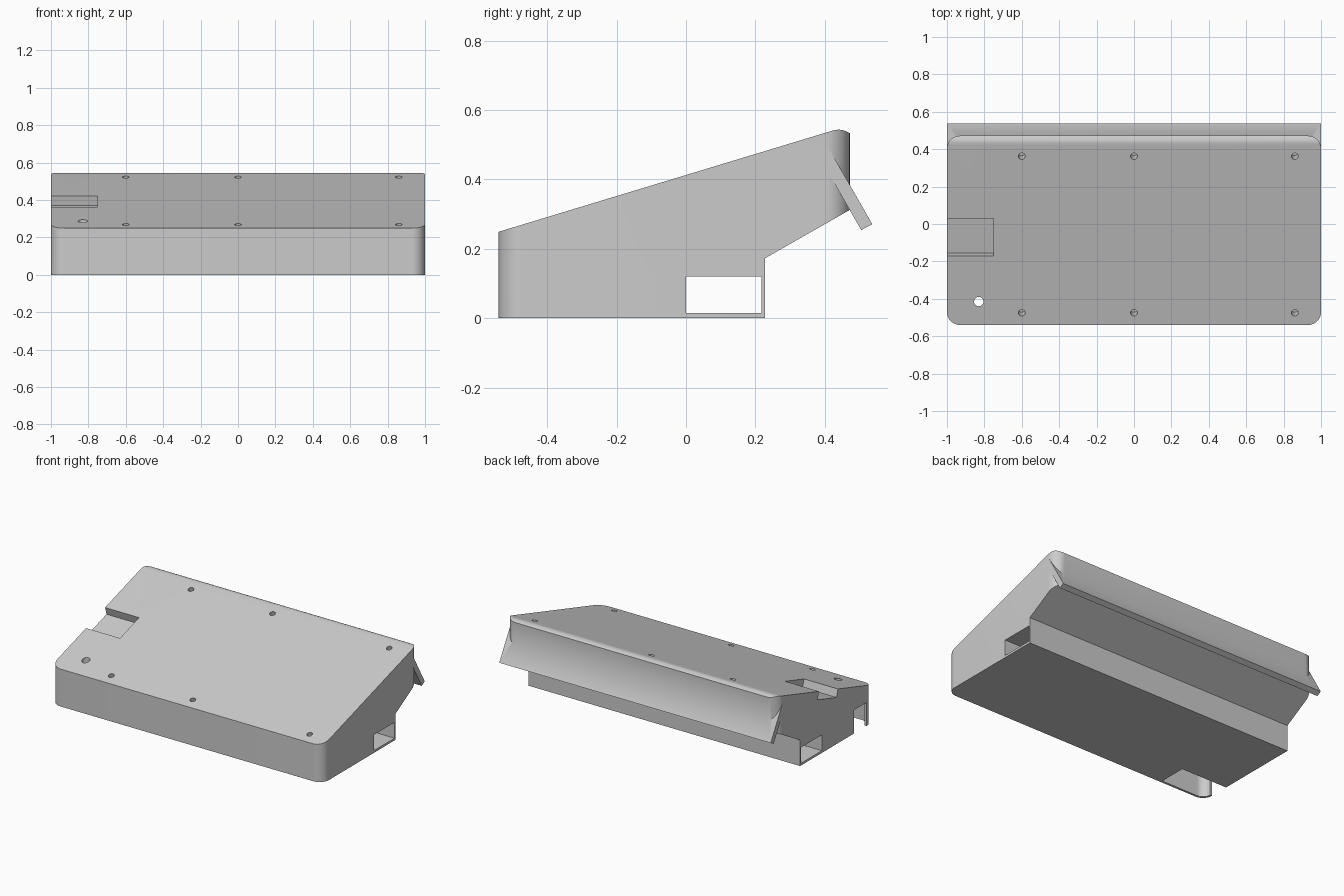
import bpy, bmesh, math
from mathutils import Matrix, Vector

cube = bpy.data.objects.get("Cube")
if cube:
    bpy.data.objects.remove(cube, do_unlink=True)

grey = bpy.data.materials.new("case grey")
grey.use_nodes = True
colour = (0.6, 0.6, 0.6, 1)
grey.diffuse_color = colour
grey.node_tree.nodes["Principled BSDF"].inputs["Base Color"].default_value = colour


def prism(name, base, direction):
    """Extrude a flat outline of 3D points along a direction."""
    bm = bmesh.new()
    face = bm.faces.new([bm.verts.new(p) for p in base])
    new = bmesh.ops.extrude_face_region(bm, geom=[face])["geom"]
    bmesh.ops.translate(bm, vec=Vector(direction),
                        verts=[g for g in new if isinstance(g, bmesh.types.BMVert)])
    bmesh.ops.recalc_face_normals(bm, faces=bm.faces)
    return add_object(name, bm)


def add_object(name, bm):
    mesh = bpy.data.meshes.new(name)
    bm.to_mesh(mesh)
    bm.free()
    mesh.materials.append(grey)
    obj = bpy.data.objects.new(name, mesh)
    bpy.context.collection.objects.link(obj)
    return obj


def side_prism(name, profile, half_width):
    return prism(name, [(-half_width, y, z) for y, z in profile], (2 * half_width, 0, 0))


def plan_prism(name, outline, z0, z1):
    return prism(name, [(x, y, z0) for x, y in outline], (0, 0, z1 - z0))


def arc(cx, cy, r, start, steps=12):
    """Quarter circle, counter-clockwise from the start angle in degrees."""
    angles = [math.radians(start + 90 * i / steps) for i in range(steps + 1)]
    return [(cx + r * math.cos(a), cy + r * math.sin(a)) for a in angles]


def drill(name, centre, radius, depth, tilt):
    bm = bmesh.new()
    bmesh.ops.create_cone(bm, cap_ends=True, segments=24, radius1=radius, radius2=radius,
                          depth=2 * depth,
                          matrix=Matrix.Translation(centre) @ Matrix.Rotation(tilt, 4, "X"))
    return add_object(name, bm)


def combine(target, tool, operation):
    mod = target.modifiers.new("join", "BOOLEAN")
    mod.object, mod.operation, mod.solver = tool, operation, "EXACT"
    bpy.context.view_layer.objects.active = target
    bpy.ops.object.modifier_apply(modifier=mod.name)
    bpy.data.objects.remove(tool, do_unlink=True)


FRONT, BACK, R = -0.54, 0.472, 0.07
SLOPE = 0.303
TILT = math.atan(SLOPE)


def top_z(y):
    return 0.249 + SLOPE * (y - FRONT)


# Wedge-shaped case: side profile trimmed by a rounded plan outline
case = side_prism("sloped_case", [
    (-0.7, 0), (0.228, 0), (0.228, 0.173), (0.5, 0.328), (0.5, 0.515),
    (0.472, 0.533), (0.461, 0.539), (0.45, 0.5425), (0.44, 0.5435), (0.43, 0.5425),
    (0.42, top_z(0.42)), (-0.7, top_z(-0.7))], 1.1)
plan = (arc(1 - R, BACK - R, R, 0) + arc(R - 1, BACK - R, R, 90)
        + arc(R - 1, FRONT + R, R, 180) + arc(1 - R, FRONT + R, R, 270))
combine(case, plan_prism("plan_trim", plan, -0.2, 0.8), "INTERSECT")

# Slanted rear lip
lip = side_prism("rear_lip", [(0.537, 0.271), (0.505, 0.254), (0.370, 0.489), (0.402, 0.506)], 0.9995)
combine(case, lip, "UNION")

# Cable channel running the full width
channel = side_prism("channel_cut", [(0, 0.015), (0.218, 0.015), (0.218, 0.12), (0, 0.12)], 1.2)
combine(case, channel, "DIFFERENCE")

# Pocket under the front corner, open below and at the side
inner = [(-1.1, -0.34), (-0.66, -0.34), (-0.66, -0.525)]
inner += arc(-0.93, -0.47, 0.055, 180)[::-1] + [(-1.1, -0.47)]
combine(case, plan_prism("pocket_cut", inner, -0.1, 0.156), "DIFFERENCE")

# Shallow side notch, square to the sloped top
along = Vector((0, math.cos(TILT), math.sin(TILT)))
normal = Vector((0, -math.sin(TILT), math.cos(TILT)))
front_edge = Vector((-1.1, -0.17, top_z(-0.17)))
back_edge = Vector((-1.1, 0.03, top_z(0.03)))
base = [front_edge - normal * 0.053, back_edge - normal * 0.053,
        back_edge + normal * 0.1, front_edge + normal * 0.1]
combine(case, prism("notch_cut", base, (0.35, 0, 0)), "DIFFERENCE")

# Screw holes and the through hole above the pocket
for x in (-0.6, 0, 0.86):
    for y in (-0.475, 0.362):
        combine(case, drill("screw_cut", (x, y, top_z(y)), 0.018, 0.07, TILT), "DIFFERENCE")
combine(case, drill("hole_cut", (-0.83, -0.415, 0.25), 0.025, 0.15, 0), "DIFFERENCE")

# Smooth the rounded corners, keep the hard edges
bpy.ops.object.select_all(action="DESELECT")
case.select_set(True)
bpy.context.view_layer.objects.active = case
bpy.ops.object.shade_smooth_by_angle(angle=math.radians(32))
